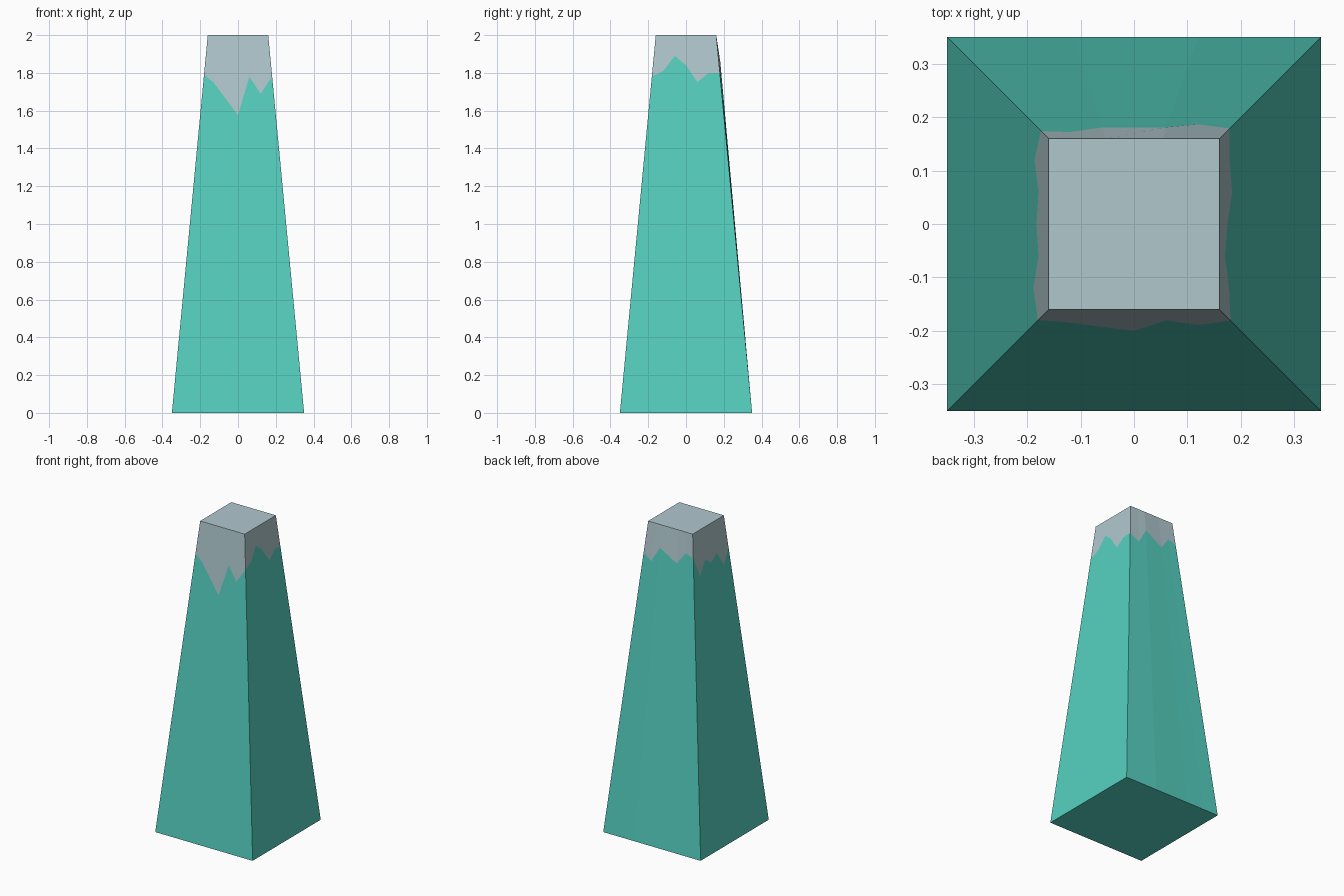
import bpy
import bmesh
from mathutils import Matrix, Vector

if "Cube" in bpy.data.objects:
    bpy.data.objects.remove(bpy.data.objects["Cube"])

HEIGHT, BASE, TOP = 2.0, 0.35, 0.16


def material(name, rgb):
    """Flat colour given as 0-255 sRGB, stored as linear."""
    linear = [((c / 255 + 0.055) / 1.055) ** 2.4 for c in rgb] + [1.0]
    mat = bpy.data.materials.new(name)
    mat.use_nodes = True
    mat.diffuse_color = linear
    bsdf = mat.node_tree.nodes["Principled BSDF"]
    bsdf.inputs["Base Color"].default_value = linear
    bsdf.inputs["Roughness"].default_value = 0.9
    return mat


def half_width(z):
    return BASE + (TOP - BASE) * z / HEIGHT


# Snow line of each side: (position across, height, outward bulge),
# from left to right as seen facing that side
front = [(-1, 1.79, 0), (-0.13, 1.75, 0), (0, 1.575, 0), (0.06, 1.78, 0),
         (0.12, 1.69, 0), (1, 1.78, 0)]
right = [(-1, 1.78, 0), (-0.12, 1.81, 0), (-0.06, 1.89, 0), (0, 1.84, 0),
         (0.06, 1.75, 0), (0.12, 1.80, 0), (1, 1.80, 0)]
back = [(-1, 1.80, 0), (-0.12, 1.76, 0.004), (-0.06, 1.86, 0.008),
        (0.06, 1.79, 0.001), (0.12, 1.87, 0), (1, 1.85, 0)]
left = [(-1, 1.85, 0), (-0.12, 1.72, 0), (-0.06, 1.80, 0), (0, 1.76, 0),
        (0.06, 1.80, 0), (0.12, 1.70, 0), (1, 1.79, 0)]

bm = bmesh.new()


def add_face(points, index):
    bm.faces.new([bm.verts.new(p) for p in points]).material_index = index


def add_side(line, turns):
    """One sloping wall: a coloured strip below the snow line, snow above."""
    spin = Matrix.Rotation(turns * 1.5707963, 3, "Z")
    columns = []
    for across, z, bulge in line:
        w = half_width(z)
        x = across * w if abs(across) == 1 else across
        t = x / w
        columns.append([spin @ Vector(p) for p in (
            (t * BASE, -BASE, 0), (x, -w - bulge, z), (t * TOP, -TOP, HEIGHT))])
    for a, b in zip(columns, columns[1:]):
        add_face((a[0], b[0], b[1], a[1]), 0)
        add_face((a[1], b[1], b[2], a[2]), 1)


for turns, line in enumerate((front, right, back, left)):
    add_side(line, turns)

# Flat snowy top and the underside
corners = [(-1, -1), (1, -1), (1, 1), (-1, 1)]
add_face([(x * TOP, y * TOP, HEIGHT) for x, y in corners], 1)
add_face([(x * BASE, y * BASE, 0) for x, y in reversed(corners)], 0)

bmesh.ops.remove_doubles(bm, verts=bm.verts, dist=0.0005)
mesh = bpy.data.meshes.new("snowy_peak")
bm.to_mesh(mesh)
bm.free()
mesh.materials.append(material("teal_rock", (85, 208, 192)))
mesh.materials.append(material("pale_snow", (176, 200, 206)))
peak = bpy.data.objects.new("snowy_peak", mesh)
bpy.context.collection.objects.link(peak)
